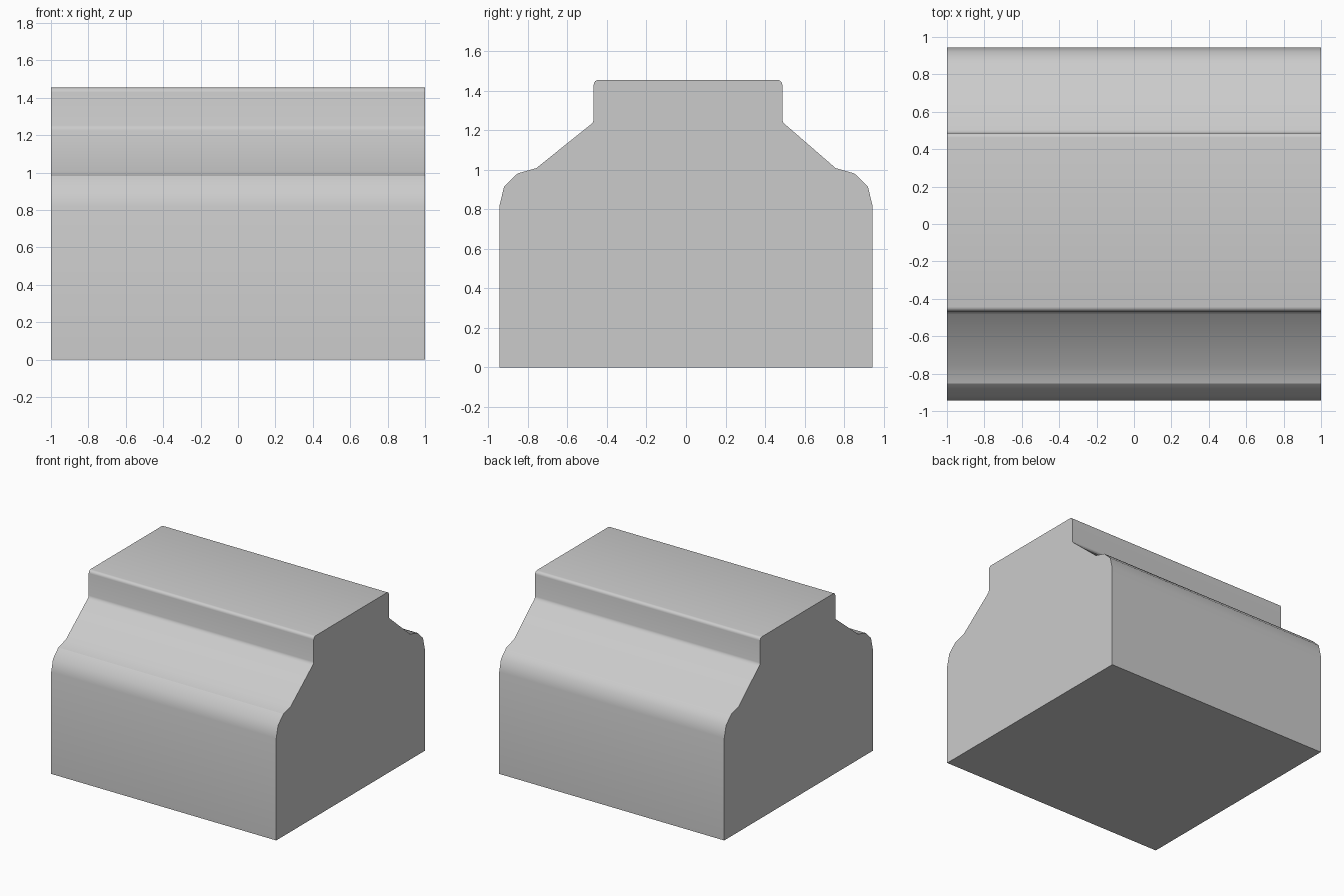
import bpy, bmesh, math

if "Cube" in bpy.data.objects:
    bpy.data.objects.remove(bpy.data.objects["Cube"])


def half_profile(side, neck):
    """Outline of one side from the base up to the top, as (y, z) points."""
    pts = [(0.943, 0.0), (0.943, 0.82), (0.92, 0.915), (0.852, 0.981), (0.757, 1.008)]
    # small concave fillet where the slope meets the upright neck
    pts += [(neck + 0.016, 1.228), (neck + 0.005, 1.238), (neck, 1.253)]
    # rounded top corner
    r = 0.024
    for i in range(5):
        a = math.radians(90 * i / 4)
        pts.append((neck - r + r * math.cos(a), 1.454 - r + r * math.sin(a)))
    return [(side * y, z) for y, z in pts]


# Closed moulding cross-section; the neck sits slightly off centre
outline = half_profile(1, 0.487) + half_profile(-1, 0.467)[::-1]

# Extrude the section along x
bm = bmesh.new()
cap = bm.faces.new([bm.verts.new((-1, y, z)) for y, z in outline])
ext = bmesh.ops.extrude_face_region(bm, geom=[cap], use_keep_orig=True)
moved = [g for g in ext["geom"] if isinstance(g, bmesh.types.BMVert)]
bmesh.ops.translate(bm, verts=moved, vec=(2, 0, 0))
bmesh.ops.recalc_face_normals(bm, faces=bm.faces)

mesh = bpy.data.meshes.new("moulded_block")
bm.to_mesh(mesh)
bm.free()
block = bpy.data.objects.new("moulded_block", mesh)
bpy.context.collection.objects.link(block)

# Smooth the rounded shoulders, keep the hard edges crisp
bpy.context.view_layer.objects.active = block
block.select_set(True)
bpy.ops.object.shade_smooth_by_angle(angle=math.radians(35))

# The front shoulder has one crisp crease
for e in mesh.edges:
    if all(abs(mesh.vertices[v].co.y + 0.852) < 0.001 for v in e.vertices):
        e.use_edge_sharp = True
